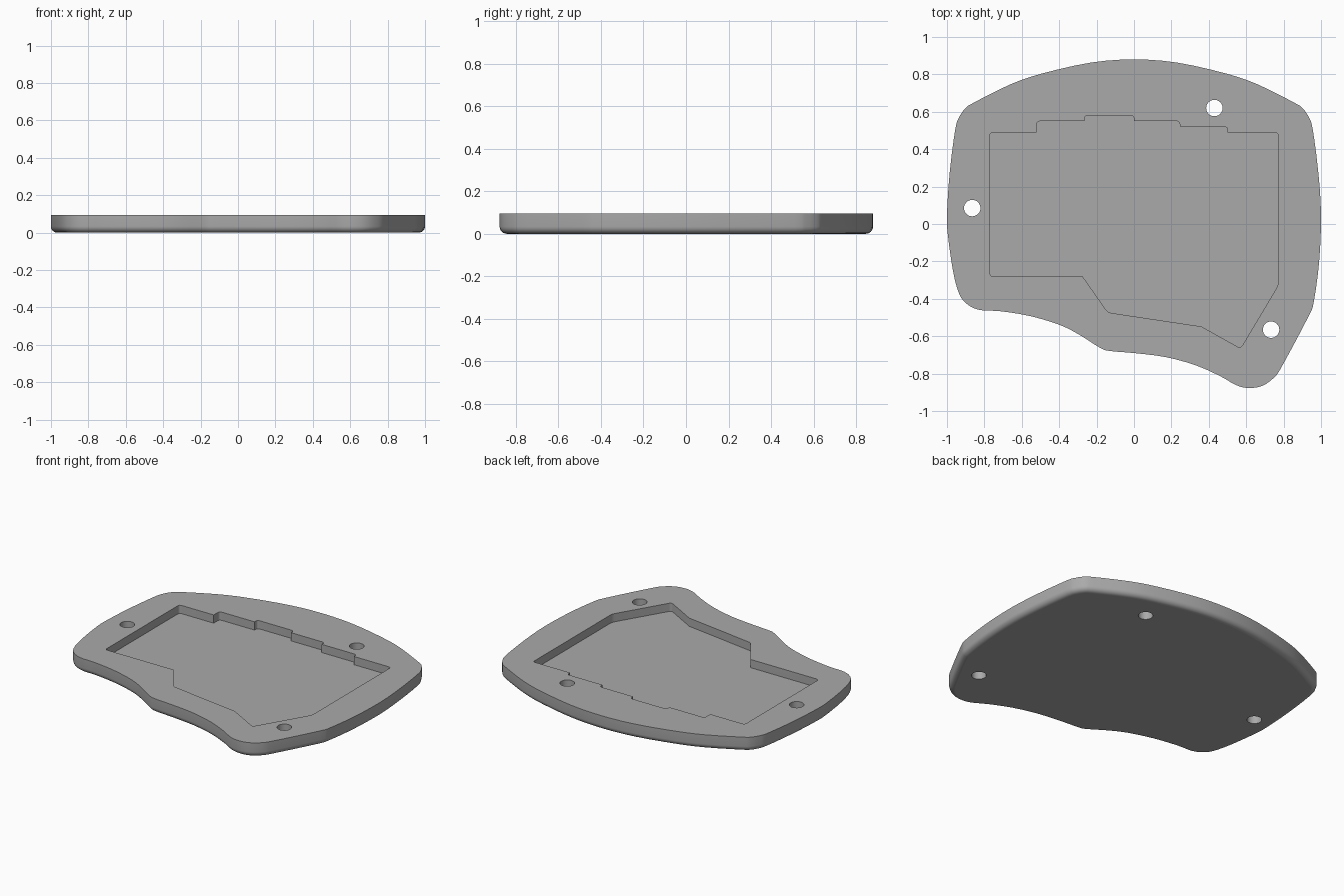
import bpy
import bmesh
from math import pi, sin, cos
from mathutils import Vector

HEIGHT, FILLET, FLOOR = 0.095, 0.034, 0.041
HOLE_RADIUS = 0.044

default = bpy.data.objects.get("Cube")
if default:
    bpy.data.objects.remove(default, do_unlink=True)

grey = bpy.data.materials.new("plain grey")
grey.use_nodes = True
colour = (0.4, 0.4, 0.4, 1)
grey.diffuse_color = colour
grey.node_tree.nodes["Principled BSDF"].inputs["Base Color"].default_value = colour


def smooth_loop(points, steps=3):
    """Closed Catmull-Rom curve through the points."""
    result = []
    count = len(points)
    for i in range(count):
        a, b, c, d = (points[(i + k) % count] for k in (-1, 0, 1, 2))
        for s in range(steps):
            t = s / steps
            result.append(b + (c - a) * t / 2
                          + (a * 2 - b * 5 + c * 4 - d) * t * t / 2
                          + (b * 3 - a - c * 3 + d) * t ** 3 / 2)
    return result


def inset_loop(points, distance):
    """Move a counter-clockwise loop inwards."""
    result = []
    for i, point in enumerate(points):
        along = (points[(i + 1) % len(points)] - points[i - 1]).normalized()
        result.append(point + Vector((-along.y, along.x)) * distance)
    return result


def round_corners(points, radius, steps=4):
    """Round the outward corners of a counter-clockwise loop."""
    result = []
    for i, point in enumerate(points):
        before = (points[i - 1] - point).normalized()
        after = (points[(i + 1) % len(points)] - point).normalized()
        if before.cross(after) > 0:
            result.append(point)
            continue
        start, end = point + before * radius, point + after * radius
        for s in range(steps + 1):
            t = s / steps
            result.append(start * (1 - t) ** 2 + point * 2 * t * (1 - t) + end * t * t)
    return result


def loft(name, rings):
    """Closed solid from a stack of (loop, height) rings."""
    bm = bmesh.new()
    stack = [[bm.verts.new((p.x, p.y, z)) for p in loop] for loop, z in rings]
    bm.faces.new(stack[0][::-1])
    bm.faces.new(stack[-1])
    for low, high in zip(stack, stack[1:]):
        for i in range(len(low)):
            j = (i + 1) % len(low)
            bm.faces.new((low[i], low[j], high[j], high[i]))
    bmesh.ops.recalc_face_normals(bm, faces=bm.faces)
    mesh = bpy.data.meshes.new(name)
    bm.to_mesh(mesh)
    bm.free()
    mesh.materials.append(grey)
    obj = bpy.data.objects.new(name, mesh)
    bpy.context.collection.objects.link(obj)
    return obj


# Outer outline: the rear half is symmetric, the front edge is freeform
rear_left = [(1, .05), (.985, .28), (.955, .51), (.935, .57), (.905, .615),
             (.86, .647), (.66, .747), (.49, .805), (.23, .863)]
front = [(-.995, -.06), (-.968, -.25), (-.936, -.37), (-.893, -.428), (-.824, -.46),
         (-.717, -.466), (-.556, -.492), (-.396, -.54), (-.289, -.594), (-.18, -.663),
         (-.128, -.679), (0, -.69), (.166, -.711), (.326, -.754), (.46, -.813),
         (.545, -.861), (.61, -.877), (.684, -.866), (.75, -.82), (.797, -.75),
         (.935, -.49), (.962, -.41), (.99, -.2)]
rear_right = [(-x, y) for x, y in reversed(rear_left)]
outline = smooth_loop([Vector(p) for p in rear_left + [(0, .88)] + rear_right + front])

# Tray body with a rounded lower edge
rings = []
for step in range(7):
    angle = pi / 2 * step / 6
    rings.append((inset_loop(outline, FILLET * (1 - sin(angle))), FILLET * (1 - cos(angle))))
rings.append((outline, HEIGHT))
tray = loft("tray", rings)

# Stepped pocket sunk into the top
pocket = [(-.77, -.28), (-.275, -.28), (-.14, -.473), (.36, -.548), (.57, -.665),
          (.77, -.33), (.77, .49), (.5, .49), (.5, .52), (.245, .52), (.245, .55),
          (0, .55), (0, .58), (-.265, .58), (-.265, .55), (-.52, .55), (-.52, .49),
          (-.77, .49)]
pocket_loop = round_corners([Vector(p) for p in pocket], 0.018)
cutters = [loft("pocket_cutter", [(pocket_loop, FLOOR), (pocket_loop, HEIGHT * 2)])]

# Three through holes
for centre in ((-.865, .085), (.43, .62), (.733, -.565)):
    circle = [Vector(centre) + Vector((cos(a), sin(a))) * HOLE_RADIUS
              for a in (2 * pi * k / 32 for k in range(32))]
    cutters.append(loft("hole_cutter", [(circle, -HEIGHT), (circle, HEIGHT * 2)]))

bpy.context.view_layer.objects.active = tray
for cutter in cutters:
    cutter.hide_render = True
    cut = tray.modifiers.new("cut", "BOOLEAN")
    cut.operation = "DIFFERENCE"
    cut.solver = "EXACT"
    cut.object = cutter
    bpy.ops.object.modifier_apply(modifier=cut.name)
    bpy.data.objects.remove(cutter, do_unlink=True)

# Smooth sides, flat top, floor and underside
bpy.ops.object.select_all(action="DESELECT")
tray.select_set(True)
bpy.ops.object.shade_smooth_by_angle(angle=pi / 6)
for face in tray.data.polygons:
    if abs(face.normal.z) > 0.999:
        face.use_smooth = False
